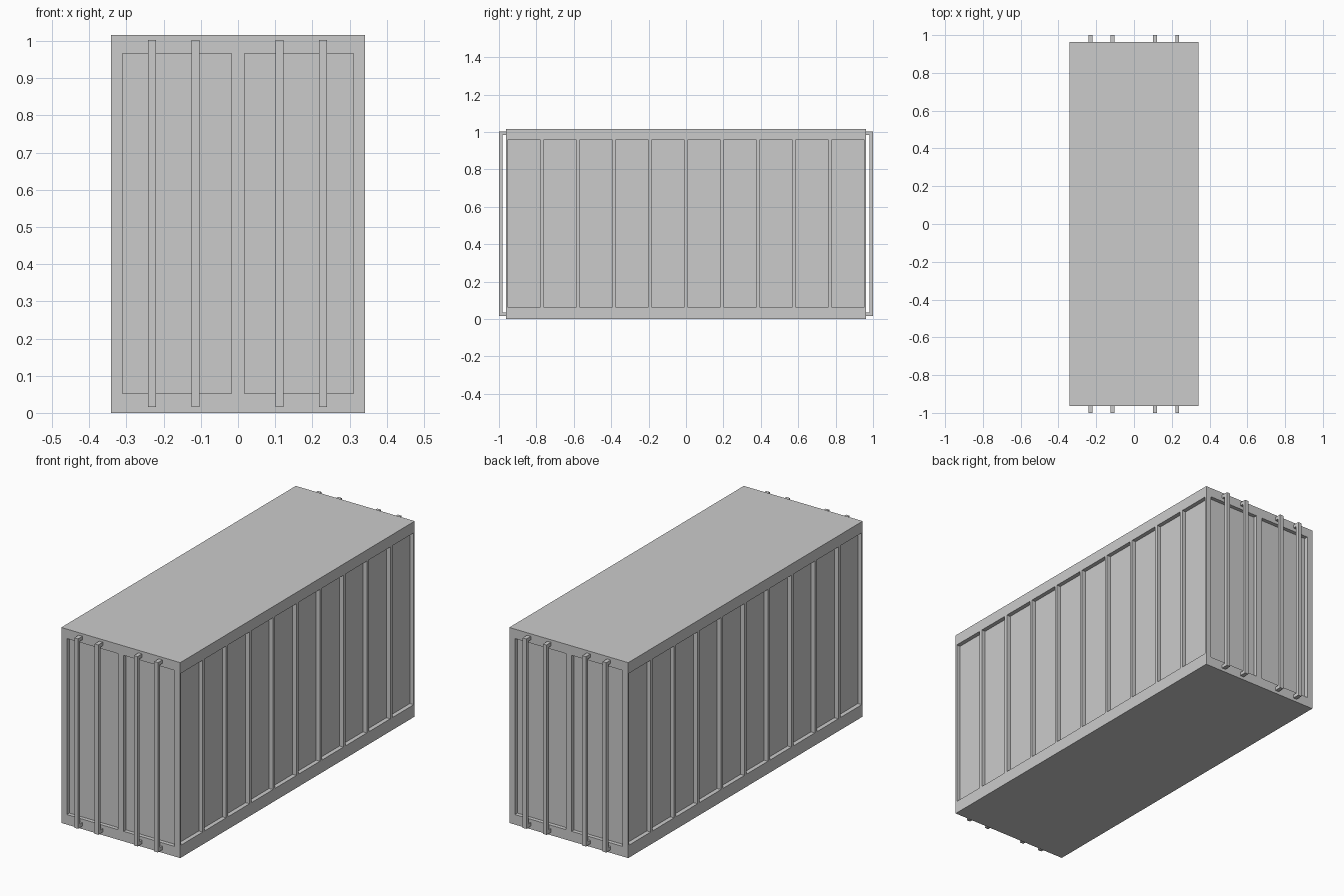
import bpy, bmesh
from mathutils import Matrix, Vector

if "Cube" in bpy.data.objects:
    bpy.data.objects.remove(bpy.data.objects["Cube"])

W, L, H = 0.342, 0.963, 1.016      # half width, half length, height


def add_box(bm, lo, hi):
    lo, hi = Vector(lo), Vector(hi)
    m = Matrix.Translation((lo + hi) / 2) @ Matrix.Diagonal((*(hi - lo), 1))
    bmesh.ops.create_cube(bm, size=1, matrix=m)


def make_object(name, bm):
    bmesh.ops.recalc_face_normals(bm, faces=bm.faces[:])
    me = bpy.data.meshes.new(name)
    bm.to_mesh(me)
    bm.free()
    ob = bpy.data.objects.new(name, me)
    bpy.context.collection.objects.link(ob)
    return ob


# Container shell
bm = bmesh.new()
add_box(bm, (-W, -L, 0), (W, L, H))
body = make_object("container_body", bm)

# Recess cutters: ten panels per long side, two doors per end
SIDE_DEPTH, DOOR_DEPTH = 0.022, 0.02
PANELS, PANEL_W, EDGE = 10, 0.176, 0.955
pitch = (2 * EDGE - PANEL_W) / (PANELS - 1)
bm = bmesh.new()
for s in (-1, 1):
    xs = sorted((s * (W - SIDE_DEPTH), s * (W + 0.05)))
    for i in range(PANELS):
        y = -EDGE + i * pitch
        add_box(bm, (xs[0], y, 0.065), (xs[1], y + PANEL_W, 0.958))
    ys = sorted((s * (L - DOOR_DEPTH), s * (L + 0.05)))
    for x0, x1 in ((-0.31, -0.017), (0.017, 0.31)):
        add_box(bm, (x0, ys[0], 0.052), (x1, ys[1], 0.967))
cutter = make_object("recess_cutter", bm)
cutter.hide_render = True

# Cut the recesses and drop the cutter
mod = body.modifiers.new("recesses", 'BOOLEAN')
mod.operation = 'DIFFERENCE'
mod.solver = 'EXACT'
mod.object = cutter
bpy.context.view_layer.objects.active = body
bpy.ops.object.modifier_apply(modifier=mod.name)
bpy.data.objects.remove(cutter)

# Door locking bars: C-shaped profile (y, z) extruded across x
T, Z0, Z1, BAR_W = 0.018, 0.016, 1.003, 0.021
profile = [(L, Z0), (1, Z0), (1, Z1), (L, Z1),
           (L, Z1 - T), (1 - T, Z1 - T), (1 - T, Z0 + T), (L, Z0 + T)]
for end, s in (("front", -1), ("back", 1)):
    for n, x in enumerate((-0.231, -0.114, 0.112, 0.229), 1):
        bm = bmesh.new()
        f = bm.faces.new([bm.verts.new((x - BAR_W / 2, s * y, z)) for y, z in profile])
        ext = bmesh.ops.extrude_face_region(bm, geom=[f])
        moved = [v for v in ext["geom"] if isinstance(v, bmesh.types.BMVert)]
        bmesh.ops.translate(bm, verts=moved, vec=(BAR_W, 0, 0))
        make_object(f"{end}_locking_bar_{n}", bm)
